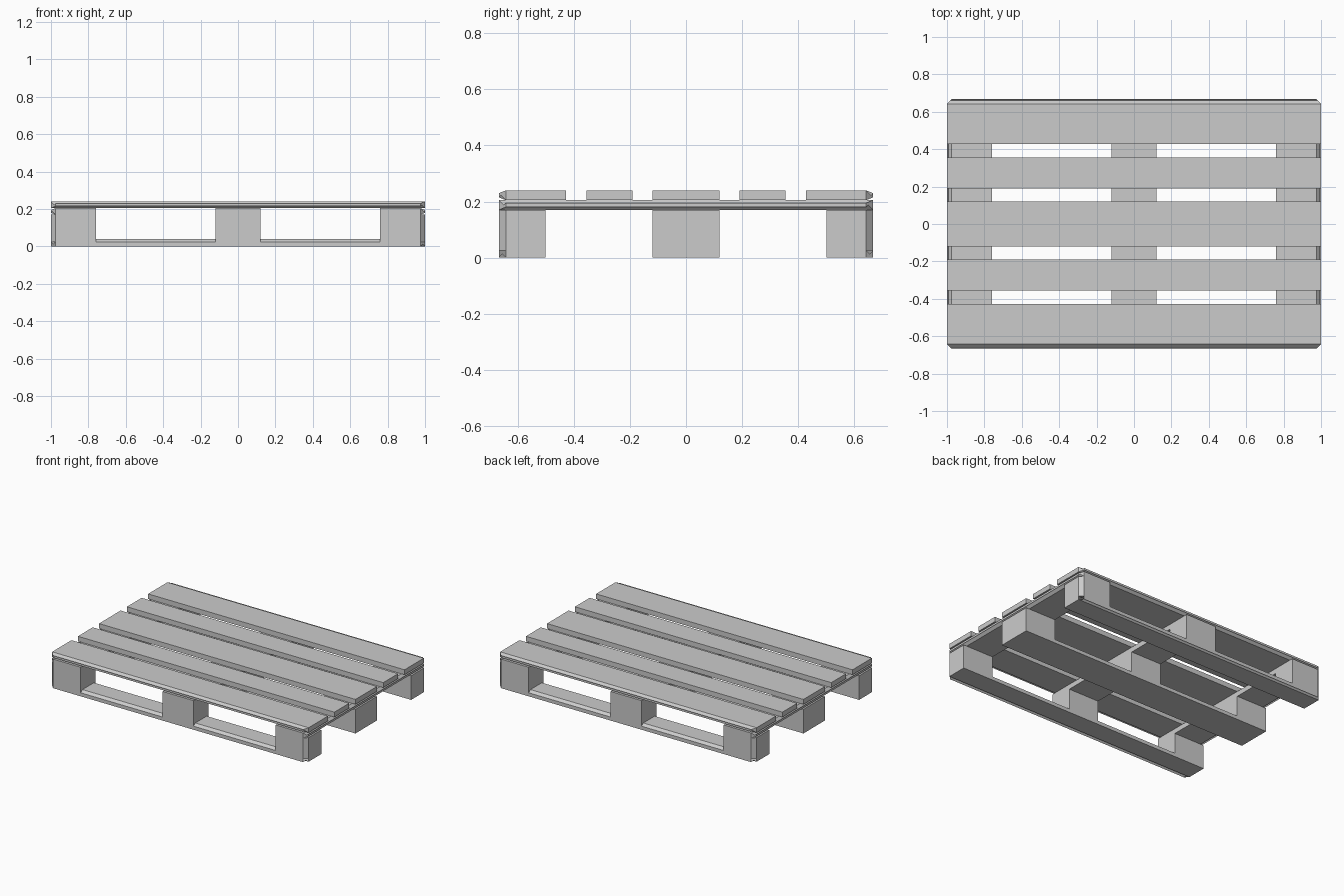
import bpy
import bmesh

LENGTH, DEPTH = 1.0, 0.667      # half sizes of the pallet
CORNER = 0.025                  # cut on the four outer corners
SLAB, RUNNER, BLOCK, CROSS, DECK = 0.025, 0.04, 0.17, 0.205, 0.24   # layer tops

cube = bpy.data.objects.get("Cube")
if cube:
    bpy.data.objects.remove(cube, do_unlink=True)

grey = bpy.data.materials.new("plain_grey")
grey.use_nodes = True
grey.diffuse_color = (0.6, 0.6, 0.6, 1)
grey.node_tree.nodes["Principled BSDF"].inputs["Base Color"].default_value = (0.6, 0.6, 0.6, 1)


def plank(name, xs, ys, zs, taper=0.0):
    """Box between the given ranges; taper narrows its top along y."""
    bm = bmesh.new()
    bmesh.ops.create_cube(bm, size=1)
    y_mid = sum(ys) / 2
    for v in bm.verts:
        top = v.co.z > 0
        v.co.x, v.co.y, v.co.z = (r[int(c > 0)] for r, c in zip((xs, ys, zs), v.co))
        if top:
            v.co.y += taper if v.co.y < y_mid else -taper
    # Cut the vertical edges that lie on the pallet's outer corners
    outer = [e for e in bm.edges if all(
        abs(v.co.x) > LENGTH - 0.001 and abs(v.co.y) > DEPTH - 0.001 for v in e.verts)]
    if outer:
        bmesh.ops.bevel(bm, geom=outer, offset=CORNER, offset_type='OFFSET',
                        segments=1, affect='EDGES')
    bmesh.ops.recalc_face_normals(bm, faces=bm.faces)
    mesh = bpy.data.meshes.new(name)
    bm.to_mesh(mesh)
    bm.free()
    mesh.materials.append(grey)
    obj = bpy.data.objects.new(name, mesh)
    bpy.context.collection.objects.link(obj)
    return obj


columns = {"right": (-LENGTH, -0.76), "middle": (-0.12, 0.12), "left": (0.76, LENGTH)}
rows = {"front": (-DEPTH, -0.5), "centre": (-0.12, 0.12), "back": (0.5, DEPTH)}
bays = {"right": (-0.76, -0.12), "left": (0.12, 0.76)}
deck = {"front": (-DEPTH, -0.427), "front_inner": (-0.355, -0.19), "centre": (-0.12, 0.12),
        "back_inner": (0.19, 0.355), "back": (0.427, DEPTH)}

# Deck boards
for name, ys in deck.items():
    plank(name + "_deck_board", (-LENGTH, LENGTH), ys, (CROSS, DECK))

# Cross boards under the deck
for name, xs in columns.items():
    plank(name + "_cross_board", xs, (-DEPTH, DEPTH), (BLOCK, CROSS))

# Bottom runners, with chamfered upper edges between the blocks
for row, ys in rows.items():
    plank(row + "_runner", (-LENGTH, LENGTH), ys, (0, SLAB))
    for bay, xs in bays.items():
        plank(f"{row}_{bay}_runner_top", xs, ys, (SLAB, RUNNER), taper=0.02)
    # Spacer blocks
    for column, xs in columns.items():
        plank(f"{row}_{column}_block", xs, ys, (SLAB, BLOCK))
